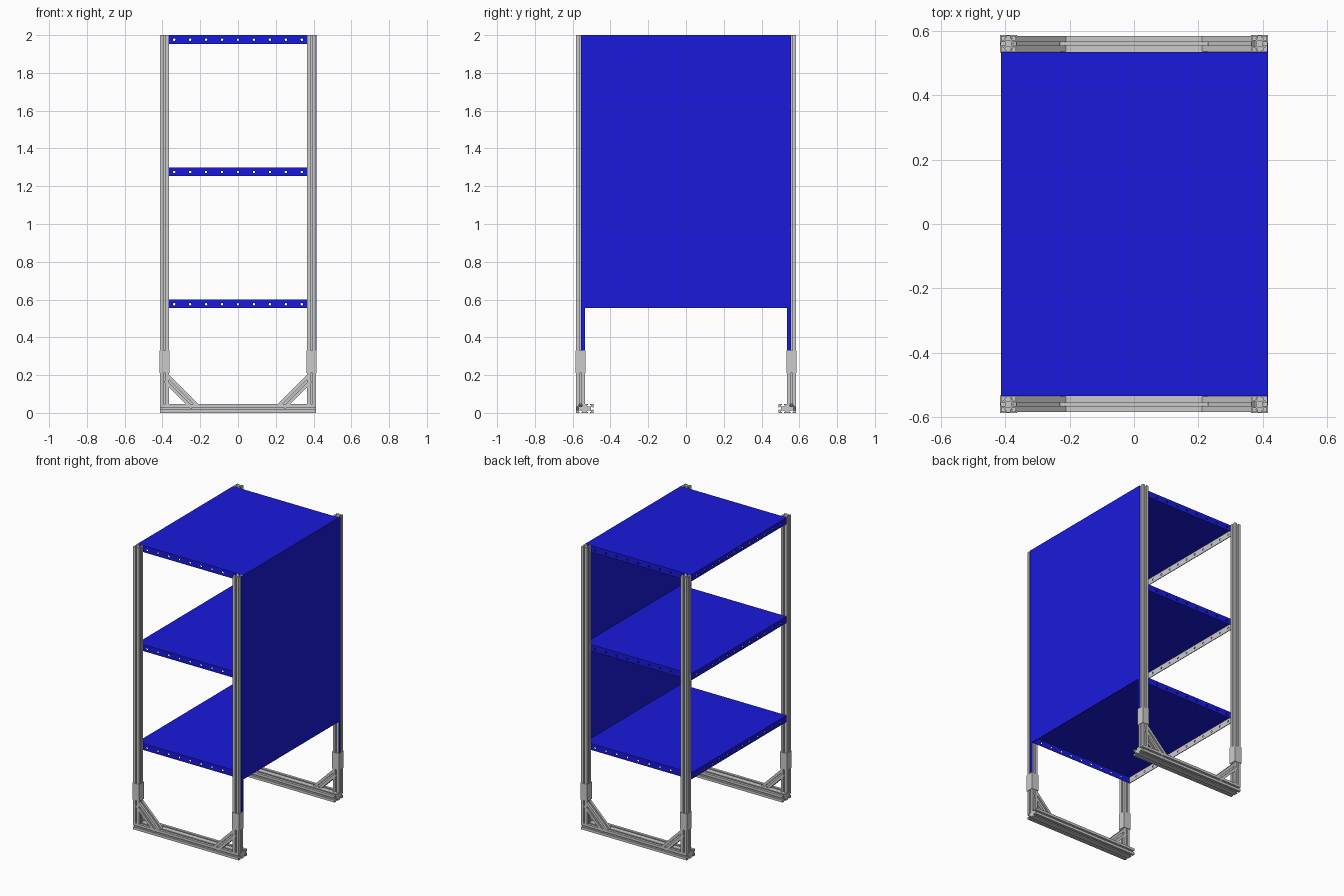
import bpy, bmesh, math
from mathutils import Matrix, Vector

if "Cube" in bpy.data.objects:
    bpy.data.objects.remove(bpy.data.objects["Cube"])

blue = bpy.data.materials.new("blue_sheet")
blue.diffuse_color = (0.01, 0.01, 0.72, 1)
blue.use_nodes = True
blue.node_tree.nodes["Principled BSDF"].inputs["Base Color"].default_value = blue.diffuse_color

X, Y, Z = Vector((1, 0, 0)), Vector((0, 1, 0)), Vector((0, 0, 1))
H = 0.0235            # half width of the slotted beams
PX, PY = 0.390, 0.5595  # post centre
RAIL_TOP = 2 * H


def extrude(name, loops, depth, centre, u=X, v=Y, w=Z, mat=None, mitre=0):
    """Extrude a flat outline (with holes) along w, centred on centre."""
    cu = bpy.data.curves.new(name, 'CURVE')
    cu.dimensions = '2D'
    cu.fill_mode = 'BOTH'
    cu.extrude = depth / 2
    for loop in loops:
        s = cu.splines.new('POLY')
        s.points.add(len(loop) - 1)
        for p, (a, b) in zip(s.points, loop):
            p.co = (a, b, 0, 1)
        s.use_cyclic_u = True
    tmp = bpy.data.objects.new(name + "_tmp", cu)
    bpy.context.scene.collection.objects.link(tmp)
    bpy.context.view_layer.update()
    dg = bpy.context.evaluated_depsgraph_get()
    me = bpy.data.meshes.new_from_object(tmp.evaluated_get(dg))
    bpy.data.objects.remove(tmp)
    bpy.data.curves.remove(cu)
    me.name = name
    m = Matrix((u, v, w)).transposed().to_4x4()
    m.translation = centre
    bm = bmesh.new()
    bm.from_mesh(me)
    for vert in bm.verts:
        vert.co.z += math.copysign(mitre * vert.co.y, vert.co.z)
    bm.transform(m)
    bmesh.ops.remove_doubles(bm, verts=bm.verts, dist=1e-5)
    bmesh.ops.recalc_face_normals(bm, faces=bm.faces)
    for f in bm.faces:
        f.smooth = False
    bm.to_mesh(me)
    bm.free()
    me.materials.clear()
    if mat:
        me.materials.append(mat)
    ob = bpy.data.objects.new(name, me)
    bpy.context.scene.collection.objects.link(ob)
    return ob


def rect(hx, hy):
    return [(-hx, -hy), (hx, -hy), (hx, hy), (-hx, hy)]


def slotted(hx, hy, nx=1):
    """Rectangle with T-slots: nx on the long sides, one on the short sides."""
    tee = [(-.0055, 0), (-.0055, .005), (-.0105, .005), (-.0105, .009), (-.006, .0135),
           (.006, .0135), (.0105, .009), (.0105, .005), (.0055, .005), (.0055, 0)]
    pts = []
    for k in range(4):
        a, b, n = (hx, hy, nx) if k % 2 == 0 else (hy, hx, 1)
        side = [(-a, -b)]
        for i in range(n):
            c = -a + (2 * i + 1) * a / n
            side += [(c + p, -b + q) for p, q in tee]
        co, si = round(math.cos(k * math.pi / 2)), round(math.sin(k * math.pi / 2))
        pts += [(p * co - q * si, p * si + q * co) for p, q in side]
    return pts


def holes(n, pitch, r=0.0065):
    return [[((i - (n - 1) / 2) * pitch + r * math.cos(t * math.pi / 6),
              r * math.sin(t * math.pi / 6)) for t in range(12)] for i in range(n)]


beam = slotted(H, H)
for sy, end in ((-1, "front"), (1, "back")):
    # foot rail, two slots wide, reaching inward
    extrude(end + "_foot_rail", [slotted(2 * H, H, 2)], 0.827,
            (0, sy * (PY - H), H), Y, Z, X)
    for sx, side in ((-1, "left"), (1, "right")):
        tag = f"{end}_{side}_"
        x, y = sx * PX, sy * PY
        # leg, post and the sleeve joining them
        extrude(tag + "leg", [beam], 0.27 - RAIL_TOP, (x, y, (0.27 + RAIL_TOP) / 2))
        extrude(tag + "post", [beam], 1.73, (x, y, 1.135))
        extrude(tag + "sleeve", [rect(.0268, .0268), rect(H, H)], 0.12, (x, y, 0.27))
        # mitred diagonal brace
        extrude(tag + "brace", [beam], 0.173,
                (sx * (PX - H - 0.061), y, RAIL_TOP + 0.061), Y,
                Vector((-sx, 0, 1)).normalized(), Vector((sx, 0, 1)).normalized(), mitre=1)

# shelves: folded trays with perforated edges
SX, SY, T, D = 0.4135, 0.534, 0.003, 0.046
for top, level in ((0.60, "lower"), (1.30, "middle"), (2.0, "upper")):
    extrude(level + "_shelf_top", [rect(SX, SY)], T, (0, 0, top - T / 2), mat=blue)
    zc = top - T - (D - T) / 2
    for s, a, b in ((-1, "front", "left"), (1, "back", "right")):
        extrude(f"{level}_shelf_{a}_edge", [rect(SX, (D - T) / 2)] + holes(9, 0.0845),
                T, (0, s * (SY - T / 2), zc), X, Z, Y, blue)
        extrude(f"{level}_shelf_{b}_edge", [rect(SY - T, (D - T) / 2)] + holes(12, 0.0845),
                T, (s * (SX - T / 2), 0, zc), Y, Z, X, blue)
    # bare metal strip lining the open side edge
    extrude(level + "_shelf_lining", [rect(SY - T, (D - T) / 2)] + holes(12, 0.0845),
            0.002, (-SX + T + 0.001, 0, zc), Y, Z, X)

# side panel with two tabs running down the posts
panel = [(-.555, .33), (-.534, .33), (-.534, .555), (.534, .555), (.534, .33),
         (.555, .33), (.555, 2.0), (-.555, 2.0)]
extrude("side_panel", [panel], 0.002, (SX + 0.001, 0, 0), Y, Z, X, blue)
